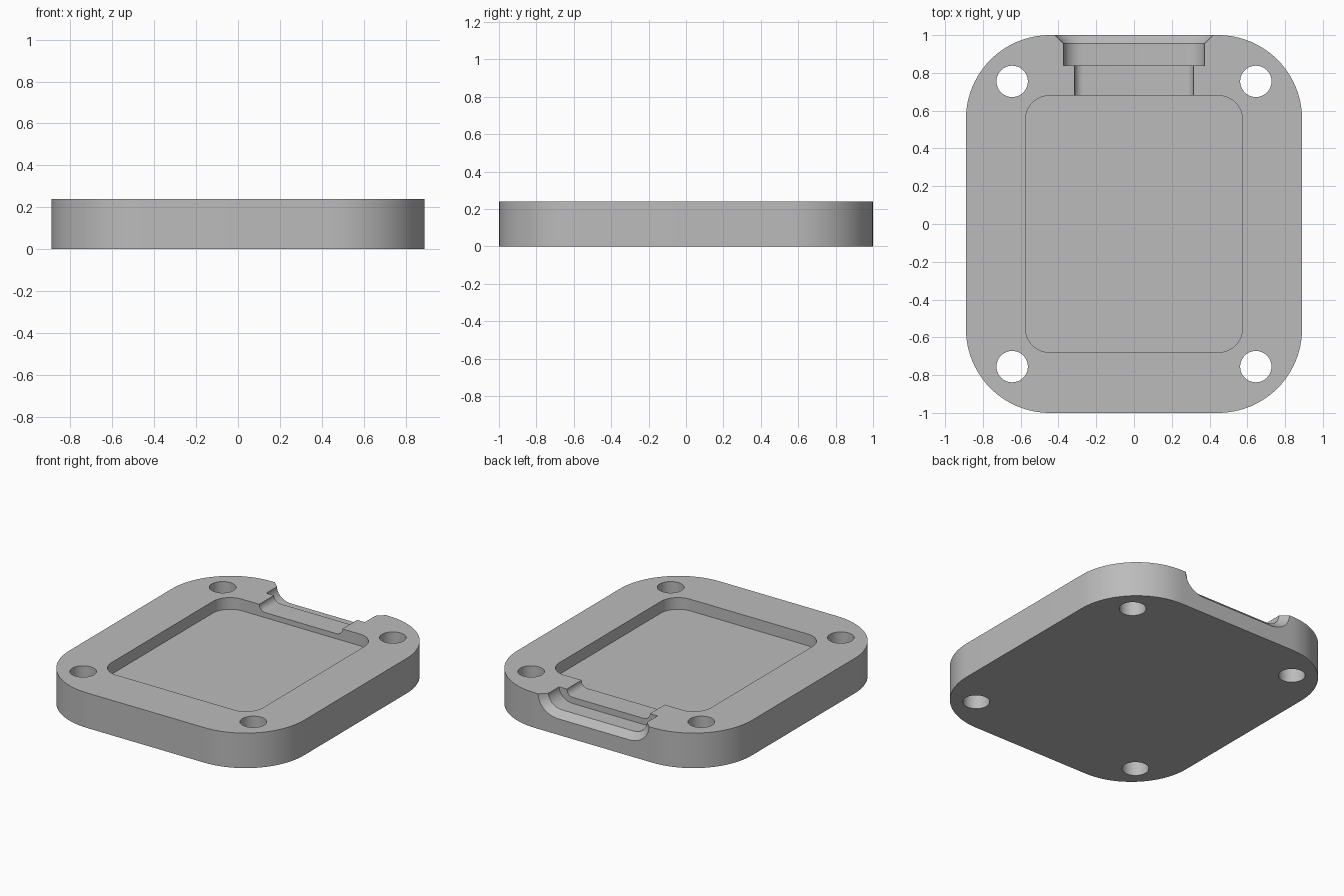
import bpy
import bmesh
from math import cos, sin, pi, radians

TOP = 0.24      # plate thickness
ABOVE = 0.32    # cutters reach past the top face

cube = bpy.data.objects.get("Cube")
if cube:
    bpy.data.objects.remove(cube, do_unlink=True)

grey = bpy.data.materials.new("plain_grey")
grey.use_nodes = True
colour = (0.50, 0.50, 0.50, 1)
grey.diffuse_color = colour
for node in grey.node_tree.nodes:
    if node.type == 'BSDF_PRINCIPLED':
        node.inputs["Base Color"].default_value = colour


def loft(name, sections):
    """Skin a row of matching closed sections and cap both ends."""
    bm = bmesh.new()
    rings = [[bm.verts.new(p) for p in s] for s in sections]
    count = len(rings[0])
    for a, b in zip(rings, rings[1:]):
        for i in range(count):
            j = (i + 1) % count
            bm.faces.new((a[i], a[j], b[j], b[i]))
    bm.faces.new(rings[0])
    bm.faces.new(rings[-1])
    bmesh.ops.recalc_face_normals(bm, faces=bm.faces)
    mesh = bpy.data.meshes.new(name)
    bm.to_mesh(mesh)
    bm.free()
    obj = bpy.data.objects.new(name, mesh)
    bpy.context.collection.objects.link(obj)
    return obj


def rounded_block(name, hx, hy, r, z0, z1, cx=0, cy=0, steps=16):
    outline = []
    for q, (sx, sy) in enumerate([(1, 1), (-1, 1), (-1, -1), (1, -1)]):
        for i in range(steps + 1):
            a = (q + i / steps) * pi / 2
            outline.append((cx + sx * (hx - r) + r * cos(a),
                            cy + sy * (hy - r) + r * sin(a)))
    return loft(name, [[(x, y, z) for x, y in outline] for z in (z0, z1)])


def cylinder(name, x, y, r, segments=48):
    ring = [(x + r * cos(2 * pi * i / segments), y + r * sin(2 * pi * i / segments))
            for i in range(segments)]
    return loft(name, [[(u, v, z) for u, v in ring] for z in (-0.1, ABOVE)])


def trough(y, half_width, depth, steps=12):
    """Flat-bottomed section with rounded lower corners."""
    centre = 0.27
    rx = half_width - centre
    right = [(centre + rx * cos(i / steps * pi / 2), y,
              TOP - depth * sin(i / steps * pi / 2)) for i in range(steps + 1)]
    right.insert(0, (half_width, y, ABOVE))
    return right + [(-x, yy, z) for x, yy, z in reversed(right)]


# Plate
plate = rounded_block("cover_plate", 0.89, 1.0, 0.445, 0, TOP, steps=24)
plate.data.materials.append(grey)

# Pocket, bolt holes and stepped outlet that flares at the back edge
cutters = [rounded_block("pocket_cutter", 0.575, 0.68, 0.13, 0.16, ABOVE)]
for sx in (-1, 1):
    for sy in (-1, 1):
        cutters.append(cylinder("bolt_hole_cutter", sx * 0.645, sy * 0.755, 0.083))
cutters.append(loft("outlet_cutter", [
    trough(0.6, 0.315, 0.045),
    trough(0.84, 0.315, 0.045),
    trough(0.84, 0.373, 0.087),
    trough(0.955, 0.373, 0.087),
    trough(1.045, 0.467, 0.173),
]))

for cutter in cutters:
    cutter.hide_render = True
    cut = plate.modifiers.new("cut", 'BOOLEAN')
    cut.operation = 'DIFFERENCE'
    cut.solver = 'EXACT'
    cut.object = cutter

# Bake the cuts, then drop the cutters
bpy.context.view_layer.update()
graph = bpy.context.evaluated_depsgraph_get()
baked = bpy.data.meshes.new_from_object(plate.evaluated_get(graph))
plate.modifiers.clear()
plate.data = baked
baked.materials.clear()
baked.materials.append(grey)
for poly in baked.polygons:
    poly.material_index = 0
for cutter in cutters:
    bpy.data.objects.remove(cutter, do_unlink=True)

# Smooth curves, sharp rims
bpy.ops.object.select_all(action='DESELECT')
plate.select_set(True)
bpy.context.view_layer.objects.active = plate
bpy.ops.object.shade_smooth_by_angle(angle=radians(30))
